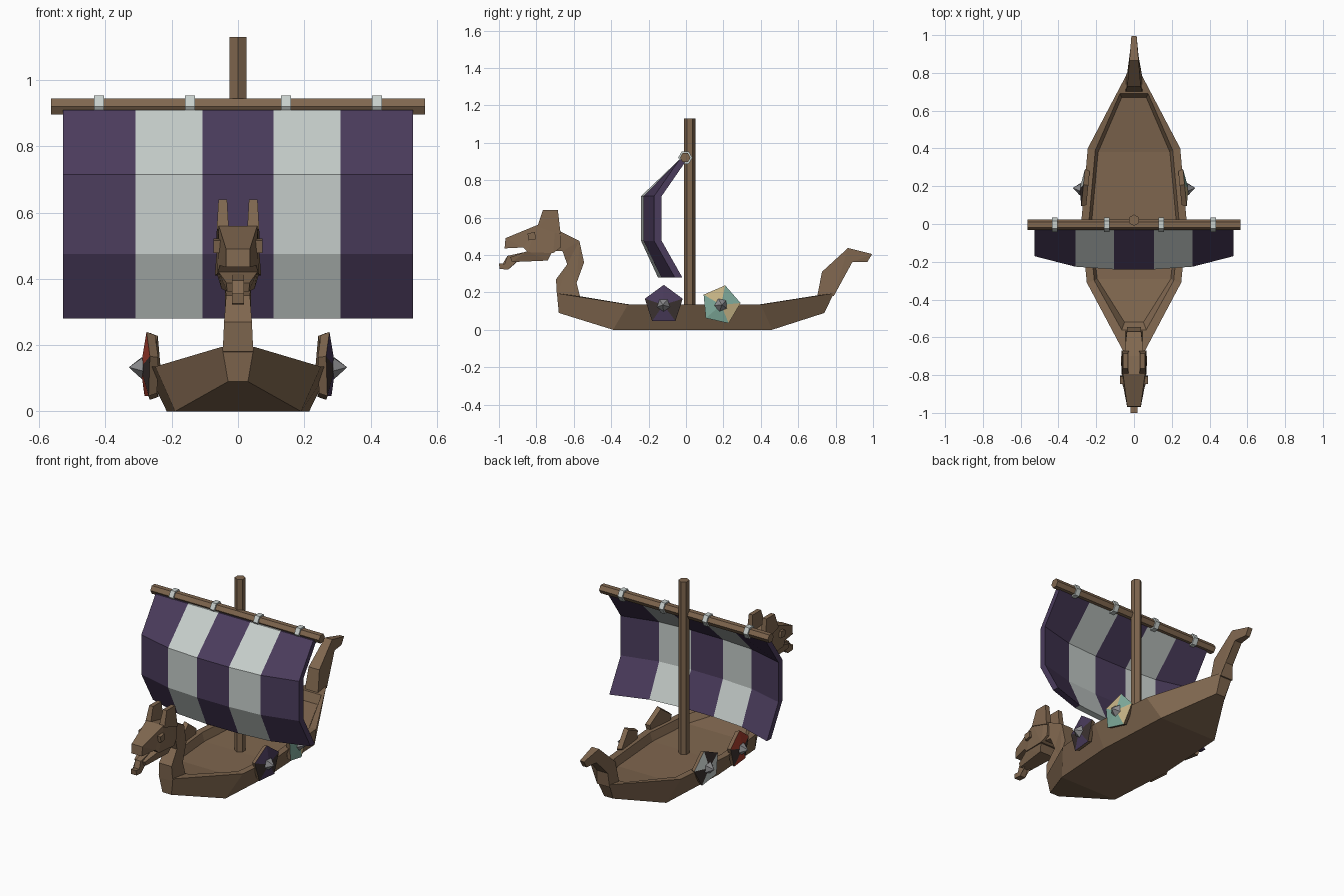
import bpy, bmesh, math
from mathutils import Vector, Matrix

if "Cube" in bpy.data.objects:
    bpy.data.objects.remove(bpy.data.objects["Cube"])


def material(name, rgb):
    m = bpy.data.materials.new(name)
    m.diffuse_color = (*rgb, 1)
    m.use_nodes = True
    m.node_tree.nodes["Principled BSDF"].inputs["Base Color"].default_value = m.diffuse_color
    return m


WOOD = material("brown_wood", (.215, .135, .078))
PURPLE = material("purple_cloth", (.070, .045, .108))
WHITE = material("pale_grey", (.57, .62, .60))
TEAL = material("teal_paint", (.22, .42, .34))
TAN = material("tan_paint", (.60, .48, .25))
RED = material("red_paint", (.37, .045, .025))
DARK = material("dark_paint", (.045, .032, .030))
METAL = material("grey_metal", (.27, .27, .28))


def finish(name, bm, *mats):
    bmesh.ops.recalc_face_normals(bm, faces=bm.faces)
    me = bpy.data.meshes.new(name)
    bm.to_mesh(me)
    bm.free()
    for m in mats:
        me.materials.append(m)
    ob = bpy.data.objects.new(name, me)
    bpy.context.collection.objects.link(ob)
    return ob


def slab(name, pts, offset=0):
    """Side profile of (y, z, half width), given thickness across x around offset."""
    bm = bmesh.new()
    a = [bm.verts.new((offset - w, y, z)) for y, z, w in pts]
    b = [bm.verts.new((offset + w, y, z)) for y, z, w in pts]
    n = len(pts)
    for i in range(n):
        j = (i + 1) % n
        bm.faces.new((a[i], a[j], b[j], b[i]))
    caps = [bm.faces.new(a), bm.faces.new(b[::-1])]
    bmesh.ops.triangulate(bm, faces=caps)
    return finish(name, bm, WOOD)


def rod(name, radius, length, matrix, mat):
    """Six-sided rod along local z."""
    bm = bmesh.new()
    bmesh.ops.create_cone(bm, cap_ends=True, segments=6, radius1=radius,
                          radius2=radius, depth=length, matrix=matrix)
    return finish(name, bm, mat)


# Hull: stations of (y, half width, z) for bottom, outer rim, inner rim, deck
stations = [
    [(-.68, .03, .09), (-.69, .048, .195), (-.56, .065, .178), (-.52, .05, .13)],
    [(-.39, .19, 0), (-.31, .25, .135), (-.30, .21, .135), (-.29, .195, .09)],
    [(0, .215, 0), (0, .28, .135), (0, .24, .135), (0, .225, .085)],
    [(.46, .19, 0), (.40, .245, .135), (.39, .205, .135), (.38, .19, .09)],
    [(.74, .03, .09), (.79, .04, .195), (.69, .075, .182), (.67, .065, .13)],
]
bm = bmesh.new()
rings = []
for st in stations:
    right = [bm.verts.new((w, y, z)) for y, w, z in st]
    left = [bm.verts.new((-w, y, z)) for y, w, z in reversed(st)]
    rings.append(right + left)
for r, s in zip(rings, rings[1:]):
    for i in range(8):
        j = (i + 1) % 8
        bm.faces.new((r[i], r[j], s[j], s[i]))
for r in (rings[0], rings[-1]):
    for i in range(3):
        bm.faces.new((r[i], r[i + 1], r[6 - i], r[7 - i]))
finish("hull", bm, WOOD)

# Carved bow: neck, head, jaw, tongue, ears, eyes
slab("bow_neck", [(-.69, .18, .046), (-.695, .27, .042), (-.635, .35, .036),
                  (-.66, .42, .045), (-.72, .42, .055), (-.70, .53, .052),
                  (-.68, .53, .05), (-.57, .475, .038), (-.545, .36, .036),
                  (-.585, .25, .04), (-.565, .17, .046)])
slab("bow_head", [(-.67, .525, .055), (-.70, .54, .058), (-.795, .56, .058),
                  (-.965, .49, .036), (-.97, .435, .036), (-.87, .44, .055),
                  (-.845, .415, .062), (-.71, .41, .07), (-.67, .44, .06)])
slab("bow_jaw", [(-.71, .43, .068), (-.85, .42, .058), (-.94, .388, .035),
                 (-.93, .362, .033), (-.74, .37, .05)])
slab("bow_tongue", [(-.85, .418, .018), (-.955, .395, .018), (-.97, .352, .018),
                    (-1.0, .355, .018), (-.997, .325, .018), (-.95, .322, .018),
                    (-.93, .365, .018), (-.86, .40, .018)])
for side, word in ((-1, "left"), (1, "right")):
    slab(word + "_ear", [(-.67, .51, .019), (-.685, .64, .013),
                         (-.765, .64, .013), (-.795, .55, .018)], side * .046)
    bm = bmesh.new()
    bmesh.ops.create_cube(bm, size=1, matrix=Matrix.Translation((side * .06, -.825, .50))
                          @ Matrix.Rotation(.15, 4, 'X') @ Matrix.Diagonal((.028, .04, .038, 1)))
    finish(word + "_eye", bm, WOOD)

# Curled stern
slab("stern_tail", [(.70, .17, .045), (.727, .31, .036), (.866, .437, .024),
                    (.995, .405, .014), (.97, .363, .014), (.89, .363, .024),
                    (.80, .267, .036), (.79, .18, .042)])

# Mast, yard and sail rings
rod("mast", .030, 1.05, Matrix.Translation((0, .02, .605)), WOOD)
along_x = Matrix.Rotation(math.pi / 2, 4, 'Y') @ Matrix.Rotation(0, 4, 'Z')
YARD = Vector((0, -.004, .92))
rod("yard", .028, 1.13, Matrix.Translation(YARD) @ along_x, WOOD)
for i, x in enumerate((-.42, -.145, .145, .42)):
    rod(f"sail_ring_{i + 1}", .038, .03,
        Matrix.Translation(YARD + Vector((x, 0, 0))) @ along_x, WHITE)

# Striped sail: billowing grid, thickened towards the back
xs = (-.528, -.31, -.107, .107, .31, .528)
rows = ((.28, -.15, .09), (.475, -.24, .07), (.715, -.24, .07), (.91, -.035, 0))
bm = bmesh.new()


def sail_layer(shift):
    layer = []
    for z, y, bend in rows:
        layer.append([bm.verts.new((x, y + shift + bend * (1, .2, 0)[min(i, 5 - i)], z))
                      for i, x in enumerate(xs)])
    return layer


front, back = sail_layer(0), sail_layer(.04)
for r in range(3):
    for c in range(5):
        for g in (front, back):
            f = bm.faces.new((g[r][c], g[r][c + 1], g[r + 1][c + 1], g[r + 1][c]))
            f.material_index = c % 2
    for c in (0, 5):
        bm.faces.new((front[r][c], front[r + 1][c], back[r + 1][c], back[r][c]))
for c in range(5):
    for r in (0, 3):
        f = bm.faces.new((front[r][c], front[r][c + 1], back[r][c + 1], back[r][c]))
        f.material_index = c % 2
finish("sail", bm, PURPLE, WHITE)


# Five-sided shields with two painted sectors and a pointed metal boss
def shield(name, side, y, x, turn, main, accent, accents):
    bm = bmesh.new()
    yaw = Matrix.Rotation(side * (.1 if y > 0 else -.1), 4, 'Z')
    base = Vector((side * x, y, .133))

    def vert(angle, r, h):
        p = Vector((side * h, r * math.cos(angle), r * math.sin(angle)))
        return bm.verts.new(base + yaw @ p)

    angles = [math.pi / 2 + turn + k * math.tau / 5 for k in range(5)]
    rear = [vert(a, .097, -.018) for a in angles]
    rim = [vert(a, .107, .008) for a in angles]
    foot = [vert(a + .63, .036, .022) for a in angles]
    inner = [vert(a, .036, .02) for a in angles]
    mid, tip = vert(0, 0, .025), vert(0, 0, .062)
    bm.faces.new(rear)
    for k in range(5):
        j = (k + 1) % 5
        bm.faces.new((rear[k], rear[j], rim[j], rim[k]))
        for f in (bm.faces.new((rim[k], rim[j], inner[j], inner[k])),
                  bm.faces.new((inner[k], inner[j], mid))):
            f.material_index = 2 if k in accents else 1
        bm.faces.new((foot[k], foot[j], tip)).material_index = 3
    finish(name, bm, WOOD, main, accent, METAL)


shield("right_front_shield", 1, -.118, .268, 0, PURPLE, DARK, (1, 3))
shield("right_back_shield", 1, .185, .262, -.22, TEAL, TAN, (0, 3))
shield("left_front_shield", -1, -.118, .268, 0, RED, DARK, (1, 3))
shield("left_back_shield", -1, .185, .262, -.22, WHITE, DARK, (0, 3))
